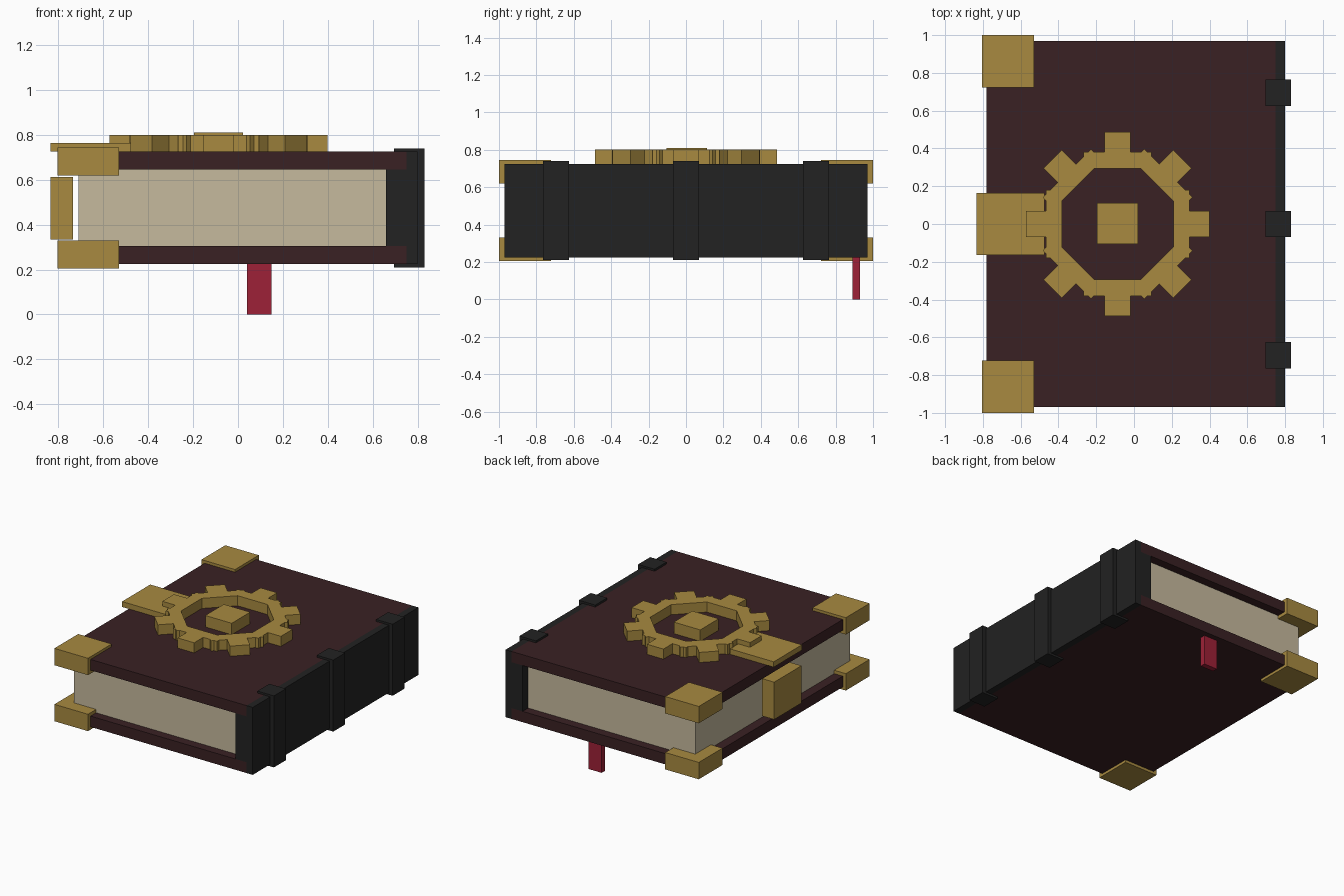
import bpy, bmesh
from math import pi
from mathutils import Matrix, Vector

cube = bpy.data.objects.get("Cube")
if cube:
    bpy.data.objects.remove(cube, do_unlink=True)


def material(name, *rgb):
    linear = [((c / 255 + 0.055) / 1.055) ** 2.4 for c in rgb] + [1]
    mat = bpy.data.materials.new(name)
    mat.use_nodes = True
    mat.diffuse_color = linear
    mat.node_tree.nodes["Principled BSDF"].inputs["Base Color"].default_value = linear
    return mat


GOLD = material("brass", 168, 138, 64)
LEATHER = material("maroon leather", 58, 33, 35)
BLACK = material("black leather", 34, 34, 34)
PAPER = material("paper", 198, 186, 158)
RED = material("red ribbon", 158, 33, 55)


def add_box(bm, x, y, z, turn=Matrix()):
    """Add a box spanning the given (low, high) ranges."""
    size = [b - a for a, b in (x, y, z)]
    centre = Vector([(a + b) / 2 for a, b in (x, y, z)])
    place = turn @ Matrix.Translation(centre) @ Matrix.Diagonal((*size, 1))
    bmesh.ops.create_cube(bm, size=1, matrix=place)


def finish(name, bm, mat):
    bmesh.ops.recalc_face_normals(bm, faces=bm.faces[:])
    mesh = bpy.data.meshes.new(name)
    bm.to_mesh(mesh)
    bm.free()
    mesh.materials.append(mat)
    obj = bpy.data.objects.new(name, mesh)
    bpy.context.scene.collection.objects.link(obj)
    return obj


def box(name, mat, x, y, z):
    bm = bmesh.new()
    add_box(bm, x, y, z)
    return finish(name, bm, mat)


# Covers and page block
LOW, HIGH = (0.225, 0.305), (0.645, 0.725)
box("bottom_cover", LEATHER, (-0.78, 0.75), (-0.97, 0.97), LOW)
box("top_cover", LEATHER, (-0.78, 0.75), (-0.97, 0.97), HIGH)
box("pages", PAPER, (-0.71, 0.66), (-0.905, 0.905), (LOW[1], HIGH[0]))

# Spine: T-shaped profile, its tongue held between the covers
profile = [(0.80, LOW[0]), (0.80, HIGH[1]), (0.75, HIGH[1]), (0.75, HIGH[0]),
           (0.66, HIGH[0]), (0.66, LOW[1]), (0.75, LOW[1]), (0.75, LOW[0])]
bm = bmesh.new()
face = bm.faces.new([bm.verts.new((x, -0.97, z)) for x, z in profile])
extruded = bmesh.ops.extrude_face_region(bm, geom=[face])["geom"]
bmesh.ops.translate(bm, vec=(0, 1.94, 0),
                    verts=[v for v in extruded if isinstance(v, bmesh.types.BMVert)])
finish("spine", bm, BLACK)

# Raised bands across the spine
for name, y in (("front", -0.695), ("middle", 0), ("back", 0.695)):
    box(name + "_spine_band", BLACK, (0.695, 0.83), (y - 0.07, y + 0.07), (0.21, 0.74))

# Corner caps on the opening side
for level, z in (("bottom", (0.205, 0.33)), ("top", (0.62, 0.745))):
    for end, y in (("front", (-1.0, -0.722)), ("back", (0.722, 1.0))):
        box(f"{level}_{end}_corner", GOLD, (-0.805, -0.53), y, z)

# Clasp
box("clasp_strap", GOLD, (-0.835, -0.475), (-0.165, 0.165), (0.725, 0.765))
box("clasp_plate", GOLD, (-0.835, -0.735), (-0.16, 0.16), (0.335, 0.612))

# Gear emblem: eight straight bars, each carrying one tooth
bm = bmesh.new()
for i in range(8):
    turn = Matrix.Rotation(i * pi / 4, 4, "Z")
    add_box(bm, (0.295, 0.38), (-0.18, 0.18), (0.725, 0.80), turn)
    add_box(bm, (0.36, 0.486), (-0.068, 0.068), (0.725, 0.80), turn)
gear = finish("gear_emblem", bm, GOLD)
gear.location.x = -0.087
box("gear_centre", GOLD, (-0.195, 0.022), (-0.105, 0.112), (0.725, 0.81))

# Ribbon bookmark hanging below
box("ribbon", RED, (0.04, 0.15), (0.89, 0.93), (0, 0.24))
